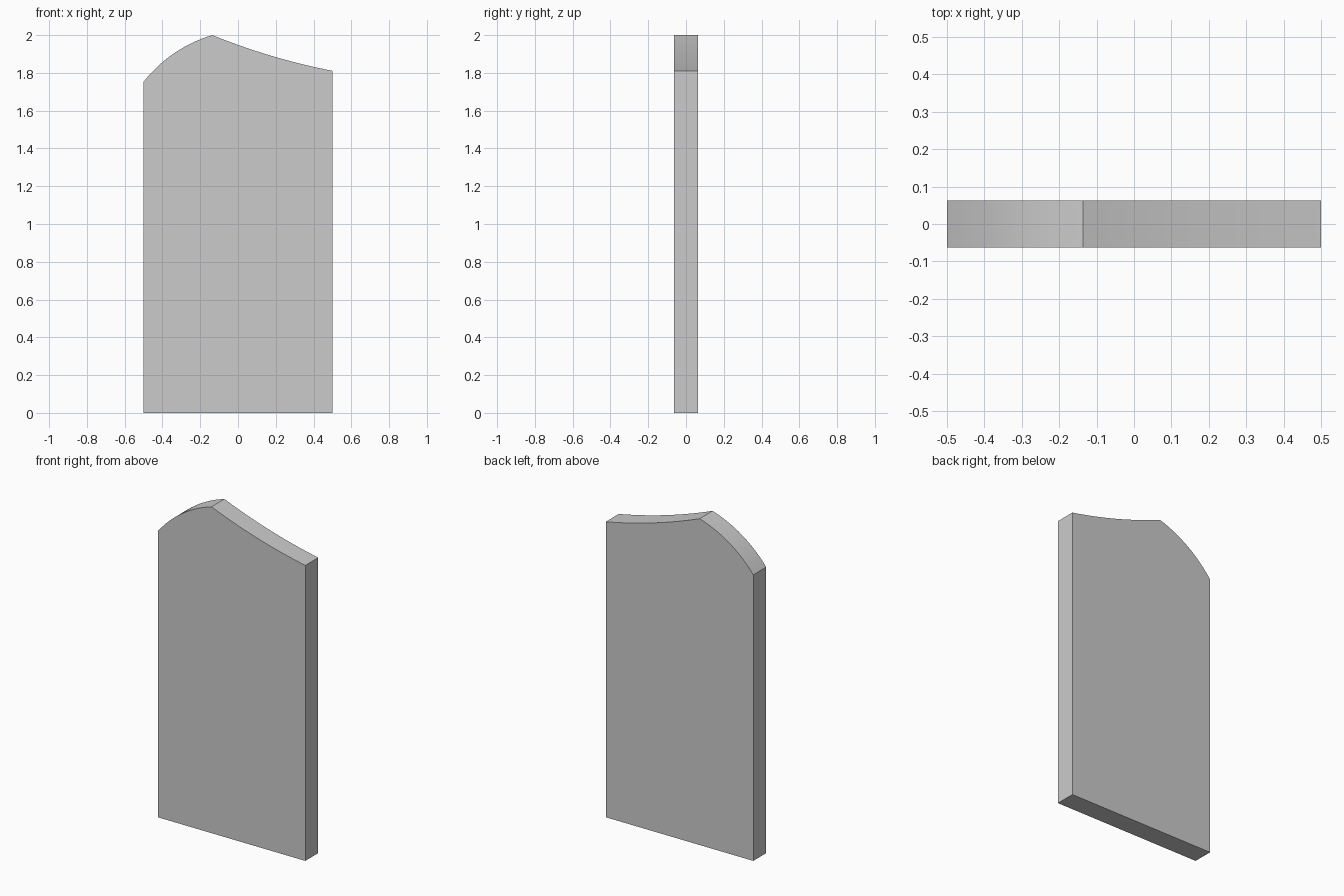
import bpy, bmesh, math
from mathutils import Vector

if "Cube" in bpy.data.objects:
    bpy.data.objects.remove(bpy.data.objects["Cube"])

HALF_DEPTH = 0.0625


def arc(a, b, sag, n=14):
    """Circular arc from a to b, bulging to the left of travel by sag."""
    a, b = Vector(a), Vector(b)
    chord = b - a
    length = chord.length
    d = chord.normalized()
    normal = Vector((-d.y, d.x))
    half = 2 * math.atan(2 * abs(sag) / length)
    radius = length / (2 * math.sin(half))
    side = math.copysign(1, sag)
    pts = []
    for i in range(n + 1):
        t = -half + 2 * half * i / n
        along = length / 2 + radius * math.sin(t)
        rise = side * radius * (math.cos(t) - math.cos(half))
        pts.append(a + d * along + normal * rise)
    return pts


# slab outline: straight sides, convex left shoulder, concave right slope
peak = (-0.136, 2.0)
outline = [Vector((0.5, 0)), Vector((-0.5, 0))]
outline += arc((-0.5, 1.753), peak, 0.034)
outline += arc(peak, (0.5, 1.811), -0.016)[1:]

# extrude the outline through the thickness
bm = bmesh.new()
face = bm.faces.new([bm.verts.new((p.x, -HALF_DEPTH, p.y)) for p in outline])
new = bmesh.ops.extrude_face_region(bm, geom=[face])["geom"]
bmesh.ops.translate(bm, vec=(0, 2 * HALF_DEPTH, 0),
                    verts=[v for v in new if isinstance(v, bmesh.types.BMVert)])
bmesh.ops.recalc_face_normals(bm, faces=bm.faces)
mesh = bpy.data.meshes.new("slab_panel")
bm.to_mesh(mesh)
bm.free()

panel = bpy.data.objects.new("slab_panel", mesh)
bpy.context.collection.objects.link(panel)
bpy.context.view_layer.objects.active = panel
panel.select_set(True)
bpy.ops.object.shade_smooth_by_angle(angle=math.radians(20))
